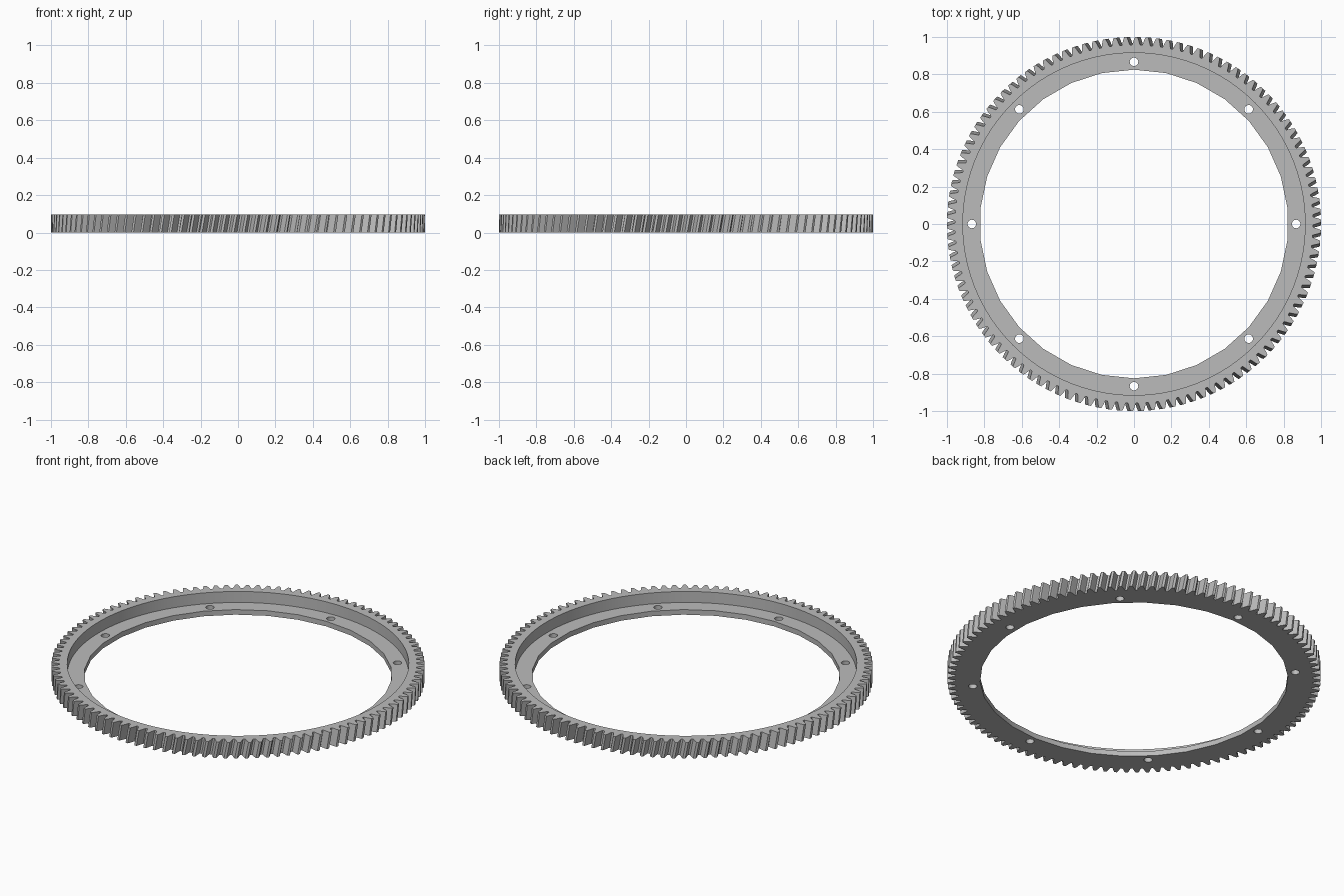
import bpy
import bmesh
import math

if "Cube" in bpy.data.objects:
    bpy.data.objects.remove(bpy.data.objects["Cube"])

TEETH = 110
HEIGHT = 0.095
LEDGE_Z = 0.03
TWIST = 0.017          # helical twist of the teeth over the full height

steel = bpy.data.materials.new("steel grey")
steel.diffuse_color = (0.5, 0.5, 0.5, 1)
steel.use_nodes = True
steel.node_tree.nodes["Principled BSDF"].inputs["Base Color"].default_value = steel.diffuse_color


def make_object(name, bm):
    bmesh.ops.recalc_face_normals(bm, faces=bm.faces)
    mesh = bpy.data.meshes.new(name)
    bm.to_mesh(mesh)
    bm.free()
    mesh.materials.append(steel)
    obj = bpy.data.objects.new(name, mesh)
    bpy.context.collection.objects.link(obj)
    return obj


def prism(bm, bottom, top):
    """Closed solid between two matching outlines."""
    lo = [bm.verts.new(p) for p in bottom]
    hi = [bm.verts.new(p) for p in top]
    n = len(lo)
    bm.faces.new(lo[::-1])
    bm.faces.new(hi)
    for i in range(n):
        j = (i + 1) % n
        bm.faces.new((lo[i], lo[j], hi[j], hi[i]))


def circle(radius, sides, z, cx=0, cy=0, start=0):
    return [(cx + radius * math.cos(start + math.tau * i / sides),
             cy + radius * math.sin(start + math.tau * i / sides), z)
            for i in range(sides)]


# Toothed disc: one tooth flank (pitch fraction, radius), mirrored and repeated
flank = [(-0.40, 0.957), (-0.32, 0.968), (-0.24, 0.983), (-0.12, 1.0)]
tooth = flank + [(-a, r) for a, r in reversed(flank)]


def gear_outline(z, turn):
    pitch = math.tau / TEETH
    return [(r * math.cos((k + a) * pitch + turn),
             r * math.sin((k + a) * pitch + turn), z)
            for k in range(TEETH) for a, r in tooth]


bm = bmesh.new()
prism(bm, gear_outline(0, 0), gear_outline(HEIGHT, TWIST))
gear = make_object("ring_gear", bm)

# Cutters: wide upper recess, faceted bore, ring of bolt holes
cutters = []
bm = bmesh.new()
prism(bm, circle(0.915, 120, LEDGE_Z), circle(0.915, 120, 0.3))
cutters.append(make_object("recess_cutter", bm))

bm = bmesh.new()
prism(bm, circle(0.825, 30, -0.2, start=math.pi / 2),
      circle(0.825, 30, 0.2, start=math.pi / 2))
cutters.append(make_object("bore_cutter", bm))

bm = bmesh.new()
for i in range(8):
    a = i * math.tau / 8
    x, y = 0.867 * math.cos(a), 0.867 * math.sin(a)
    prism(bm, circle(0.023, 16, -0.1, x, y), circle(0.023, 16, 0.2, x, y))
cutters.append(make_object("bolt_hole_cutter", bm))

bpy.context.view_layer.objects.active = gear
gear.select_set(True)
for cutter in cutters:
    mod = gear.modifiers.new(cutter.name, 'BOOLEAN')
    mod.operation = 'DIFFERENCE'
    mod.solver = 'EXACT'
    mod.object = cutter
    bpy.ops.object.modifier_apply(modifier=mod.name)
    bpy.data.objects.remove(cutter)

# Smooth round walls, crisp edges elsewhere
bpy.ops.object.shade_smooth_by_angle(angle=math.radians(25))
